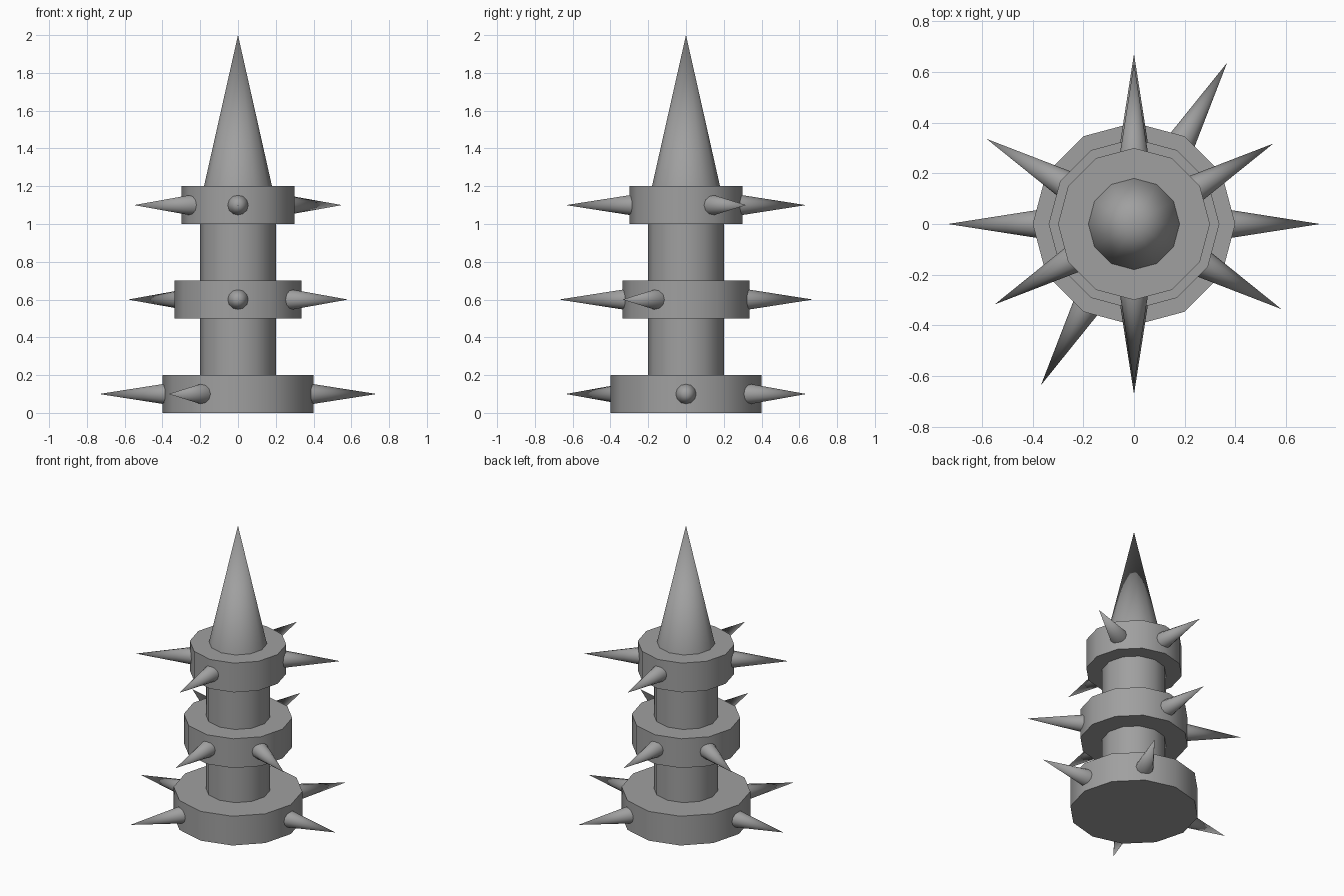
import bpy
from math import radians, cos, sin
from mathutils import Vector

cube = bpy.data.objects.get("Cube")
if cube:
    bpy.data.objects.remove(cube)

# Single stone grey
grey = bpy.data.materials.new("stone grey")
grey.use_nodes = True
COLOR = (0.35, 0.35, 0.35, 1)
grey.diffuse_color = COLOR
grey.node_tree.nodes["Principled BSDF"].inputs["Base Color"].default_value = COLOR

SIDES = 12


def finish(name):
    obj = bpy.context.object
    obj.name = name
    obj.data.materials.append(grey)
    bpy.ops.object.shade_smooth_by_angle(angle=radians(40))


def cylinder(name, radius, bottom, top):
    bpy.ops.mesh.primitive_cylinder_add(
        vertices=SIDES, radius=radius, depth=top - bottom,
        location=(0, 0, (bottom + top) / 2))
    finish(name)


def cone(name, radius, base, tip):
    base, tip = Vector(base), Vector(tip)
    axis = tip - base
    bpy.ops.mesh.primitive_cone_add(
        vertices=SIDES, radius1=radius, radius2=0, depth=axis.length,
        location=(base + tip) / 2,
        rotation=axis.to_track_quat('Z', 'Y').to_euler())
    finish(name)


# Central column and pointed roof
cylinder("column", 0.2, 0.1, 1.1)
cone("roof_spire", 0.18, (0, 0, 1.2), (0, 0, 2))

# Collars, each with two opposed pairs of horizontal spikes
collars = [
    ("base", 0.4, 0.0, (0, 60, 180, 240)),
    ("middle", 0.337, 0.5, (90, 150, 270, 330)),
    ("upper", 0.3, 1.0, (30, 90, 210, 270)),
]
for label, radius, bottom, angles in collars:
    cylinder(label + "_collar", radius, bottom, bottom + 0.2)
    height = bottom + 0.1
    for angle in angles:
        out = Vector((cos(radians(angle)), sin(radians(angle)), 0))
        lift = Vector((0, 0, height))
        cone(f"{label}_spike_{angle}", 0.06,
             out * (radius - 0.05) + lift, out * (radius + 0.335) + lift)
